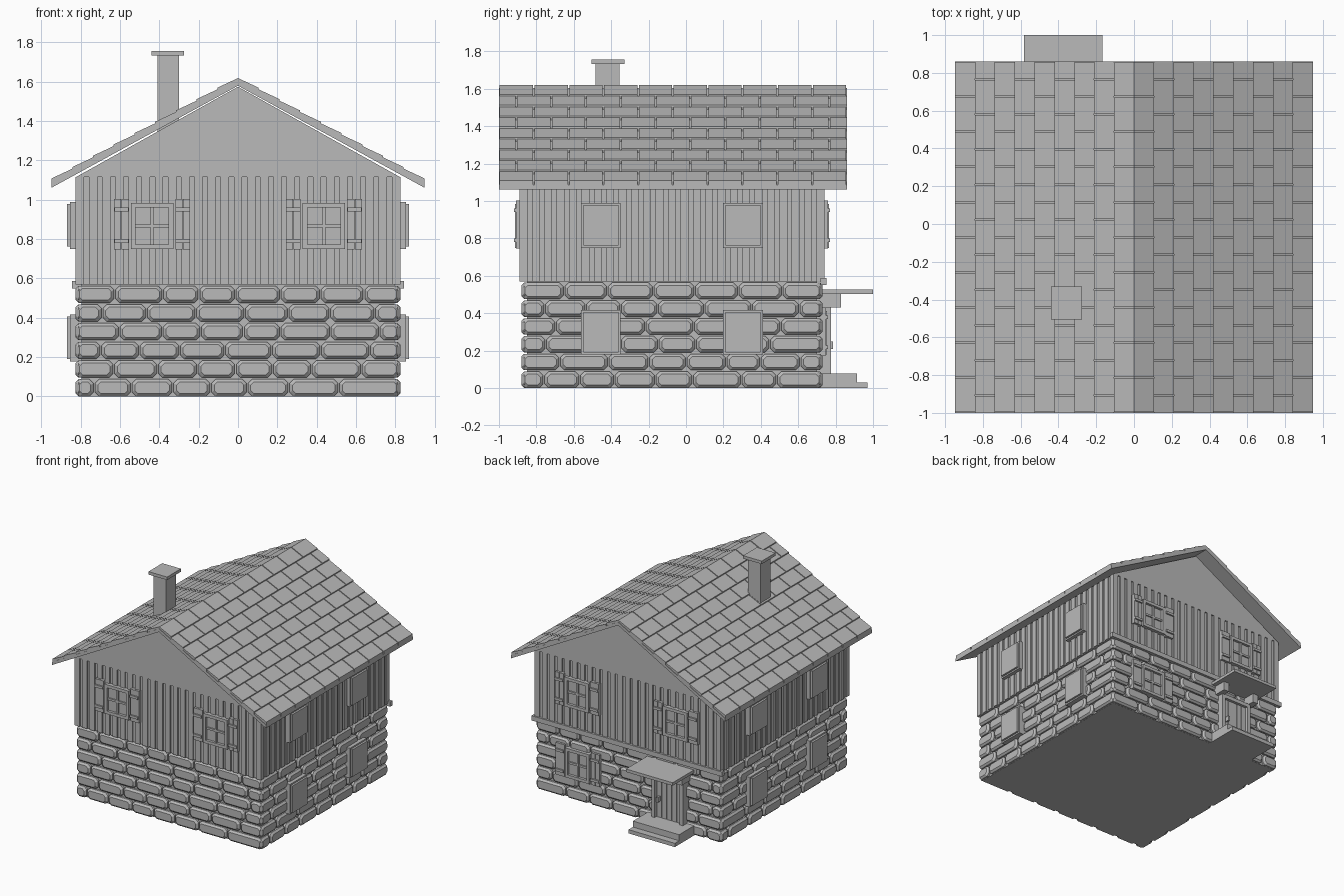
import bpy, bmesh, random
from mathutils import Matrix, Vector

random.seed(4)
cube = bpy.data.objects.get("Cube")
if cube:
    bpy.data.objects.remove(cube, do_unlink=True)

grey = bpy.data.materials.new("plain_grey")
grey.use_nodes = True
GREY = (0.49, 0.49, 0.49, 1)
grey.diffuse_color = GREY
grey.node_tree.nodes["Principled BSDF"].inputs["Base Color"].default_value = GREY
I = Matrix.Identity(4)


def frame(u, out, origin):
    """Wall space: u runs along the wall, v points outwards, w is up."""
    m = Matrix((u, out, (0, 0, 1))).transposed().to_4x4()
    m.translation = origin
    return m


def box(bm, m, u0, u1, v0, v1, w0, w1):
    r = bmesh.ops.create_cube(bm, size=1)
    for p in r["verts"]:
        p.co = m @ Vector((u0 + (p.co.x + .5) * (u1 - u0),
                           v0 + (p.co.y + .5) * (v1 - v0),
                           w0 + (p.co.z + .5) * (w1 - w0)))


def rings(bm, loops):
    """Closed solid through matching loops of points."""
    vs = [[bm.verts.new(p) for p in loop] for loop in loops]
    n = len(vs[0])
    for a, b in zip(vs, vs[1:]):
        for i in range(n):
            bm.faces.new((a[i], a[(i + 1) % n], b[(i + 1) % n], b[i]))
    bm.faces.new(vs[0])
    bm.faces.new(vs[-1])


def finish(name, bm):
    bmesh.ops.recalc_face_normals(bm, faces=bm.faces)
    me = bpy.data.meshes.new(name)
    bm.to_mesh(me)
    bm.free()
    me.materials.append(grey)
    ob = bpy.data.objects.new(name, me)
    bpy.context.scene.collection.objects.link(ob)


def boxes(name, m, *dims):
    bm = bmesh.new()
    for d in dims:
        box(bm, m, *d)
    finish(name, bm)


# Wall sizes
X, FRONT, BACK = 0.825, -0.88, 0.73
FLOOR, TOP = 0.57, 1.115


def walls(grow):
    return {
        "front": (frame((1, 0, 0), (0, -1, 0), (0, FRONT - grow, 0)), -X, X),
        "back": (frame((1, 0, 0), (0, 1, 0), (0, BACK + grow, 0)), -X, X),
        "left": (frame((0, 1, 0), (1, 0, 0), (X, 0, 0)), FRONT - grow, BACK + grow),
        "right": (frame((0, 1, 0), (-1, 0, 0), (-X, 0, 0)), FRONT - grow, BACK + grow),
    }


lower, upper = walls(0), walls(0.01)

# Wall cores
boxes("lower_wall_core", I, (-X + .03, X - .03, FRONT + .03, BACK - .03, 0, FLOOR))
boxes("upper_wall_core", I, (-X + .01, X - .01, FRONT, BACK, FLOOR, TOP))


# Stone courses
def stone(bm, m, u0, u1, w0, w1):
    def ring(inset, cut, v):
        a, b, c, d = u0 + inset, u1 - inset, w0 + inset, w1 - inset
        pts = [(a + cut, c), (b - cut, c), (b, c + cut), (b, d - cut),
               (b - cut, d), (a + cut, d), (a, d - cut), (a, c + cut)]
        return [m @ Vector((u, v, w)) for u, w in pts]
    rings(bm, [ring(0, .02, -.05), ring(0, .02, -.014), ring(.014, .016, 0)])


ROWS = 6
for side, (m, start, end) in lower.items():
    bm = bmesh.new()
    for row in range(ROWS):
        w = row * FLOOR / ROWS
        u = start
        width = random.uniform(.08, .14) if row % 2 == 0 else random.uniform(.18, .24)
        while u < end - .01:
            stop = u + width
            if end - stop < .08:
                stop = end
            stone(bm, m, u + .004, stop - .004, w + .001, w + FLOOR / ROWS - .007)
            u = stop
            width = random.uniform(.18, .26)
    finish(side + "_stone_wall", bm)

# Vertical wall boards
for side, (m, start, end) in upper.items():
    bm = bmesh.new()
    count = 25
    pitch = (end - start) / (count - .36)
    for i in range(count):
        u = start + i * pitch
        box(bm, m, u, u + pitch * .64, -.012, 0, FLOOR, TOP)
    finish(side + "_boards", bm)

# Attic under the roof
bm = bmesh.new()
rings(bm, [[(-X, y, TOP), (X, y, TOP), (0, y, 1.575)] for y in (FRONT - .01, BACK + .01)])
finish("attic_gable", bm)

# Roof slabs and shingles
SLOPE, Y0, Y1, RIDGE = 0.547, -1.0, 0.86, 1.58
EAVE, COURSES, TILES = 0.948, 9, 10
row_w, tile_w = EAVE / COURSES, (Y1 - Y0) / TILES


def slope(s, drop, x, z):
    return Matrix(((s, 0, 0, s * x), (0, 1, 0, 0), (-drop, 0, 1, z), (0, 0, 0, 1)))


for side, s in (("left", 1), ("right", -1)):
    boxes(side + "_roof_slab", slope(s, SLOPE, 0, RIDGE), (0, EAVE, Y0, Y1, 0, .025))
    bm = bmesh.new()
    for r in range(COURSES):
        x = r * row_w
        m = slope(s, SLOPE - .08, x, RIDGE + .025 - SLOPE * x)
        for t in range(TILES + r % 2):
            a = Y0 + (t - .5 * (r % 2)) * tile_w
            box(bm, m, 0, row_w, max(Y0, a + .004), min(Y1, a + tile_w - .004), -.01, .014)
    finish(side + "_shingles", bm)

# Chimney
boxes("chimney", I, (-.41, -.30, -.485, -.355, 1.25, 1.735))
boxes("chimney_cap", I, (-.44, -.275, -.505, -.33, 1.733, 1.757))


# Paned windows with shutters
def paned_window(name, m, u, w):
    a, h, t = .108, .235, .024
    boxes(name + "_frame", m,
          (u - a, u - a + t, -.03, .025, w, w + h), (u + a - t, u + a, -.03, .025, w, w + h),
          (u - a + t, u + a - t, -.03, .025, w, w + t),
          (u - a + t, u + a - t, -.03, .025, w + h - t, w + h))
    boxes(name + "_glass", m, (u - a + t, u + a - t, -.03, .004, w + t, w + h - t))
    boxes(name + "_bars", m, (u - .008, u + .008, 0, .016, w + t, w + h - t),
          (u - a + t, u + a - t, 0, .015, w + h / 2 - .008, w + h / 2 + .008))
    for part, s in (("left", 1), ("right", -1)):
        c = u + s * .156
        boxes(name + "_" + part + "_shutter", m,
              (c - .038, c - .001, -.03, .018, w - .003, w + .253),
              (c + .001, c + .038, -.03, .018, w - .003, w + .253),
              (c - .036, c + .036, 0, .03, w + .03, w + .05),
              (c - .036, c + .036, 0, .03, w + .19, w + .21))


UP_SILL, LOW_SILL = .75, .178
for part, s in (("left", 1), ("right", -1)):
    paned_window("front_" + part + "_window", upper["front"][0], s * .437, UP_SILL)
    paned_window("back_" + part + "_window", upper["back"][0], s * .437, UP_SILL)
paned_window("back_lower_window", lower["back"][0], .437, LOW_SILL)

# Plain side windows
for side in ("left", "right"):
    m = upper[side][0]
    for level, w in (("upper", UP_SILL), ("lower", LOW_SILL)):
        for place, u in (("front", -.455), ("back", .305)):
            boxes(f"{side}_{level}_{place}_window", m,
                  (u - .106, u + .106, -.03, .028, w, w + .24),
                  (u - .094, u + .094, .02, .044, w + .012, w + .228))

# Ledge between the storeys at the back
boxes("back_ledge", lower["back"][0], (-.845, .845, -.01, .02, .55, .588))

# Door, canopy and steps
m, D = lower["back"][0], -.375
boxes("door_planks", m, *[(D - .11 + i * .044, D - .07 + i * .044, -.03, .022, .07, .41)
                          for i in range(5)])
boxes("door_panel", m, (D - .115, D + .115, -.03, .014, .07, .42))
boxes("door_frame", m, (D - .14, D - .11, -.03, .045, .07, .43),
      (D + .11, D + .14, -.03, .045, .07, .43), (D - .14, D + .14, -.03, .045, .405, .435))
boxes("door_handle", m, (D + .075, D + .09, .02, .055, .21, .25))
boxes("canopy", m, (D - .207, D + .207, -.03, .27, .503, .527))
boxes("canopy_brackets", m, (D - .17, D - .12, -.03, .1, .43, .504),
      (D + .12, D + .17, -.03, .1, .43, .504))
boxes("steps", m, (D - .205, D + .205, -.03, .24, 0, .03),
      (D - .205, D + .205, -.03, .185, .03, .078))
